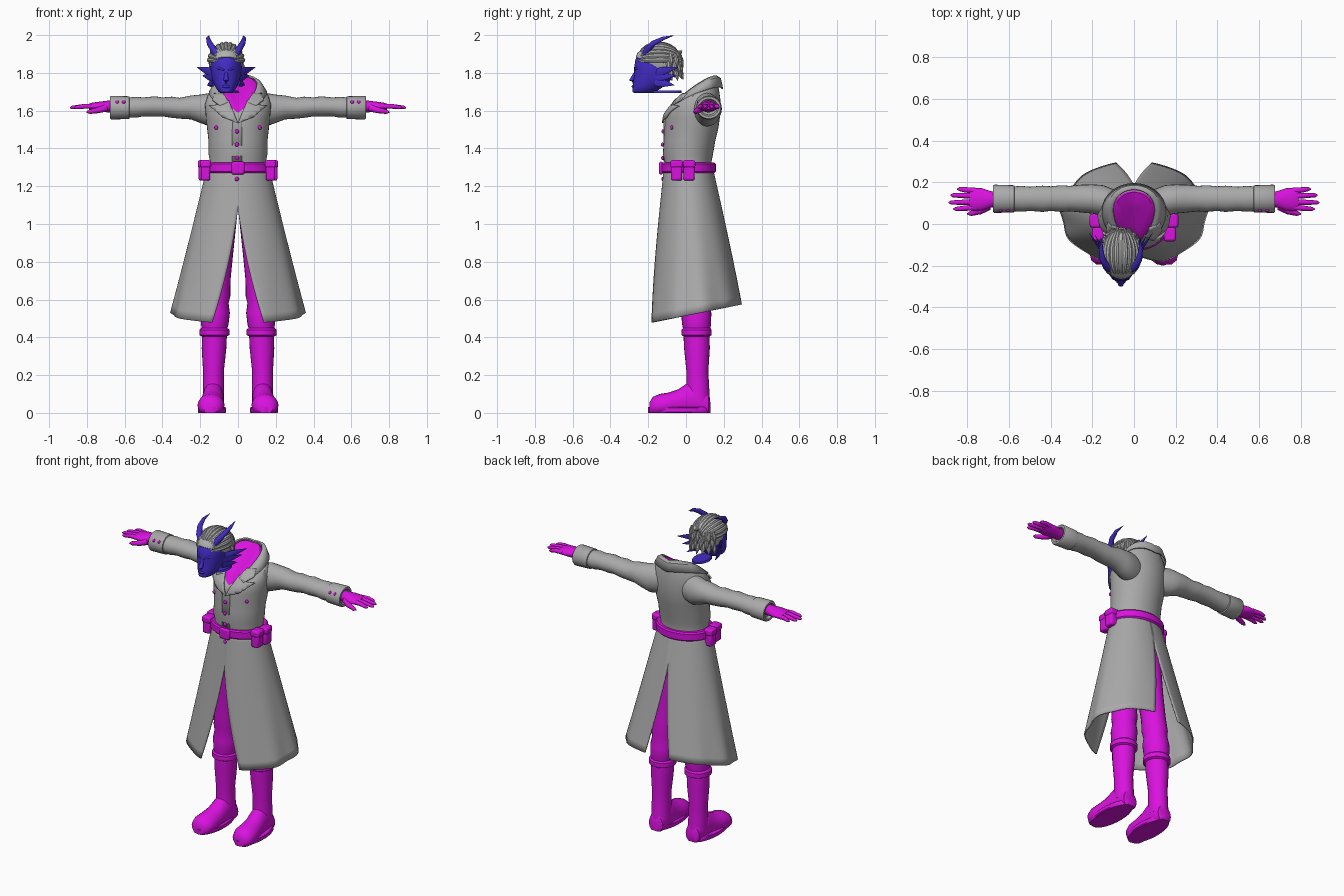
import bpy, bmesh, random
from math import sin, cos, pi, radians
from mathutils import Vector
from mathutils.bvhtree import BVHTree

random.seed(4)
starter = bpy.data.objects.get("Cube")
if starter:
    bpy.data.objects.remove(starter)


def material(name, colour):
    m = bpy.data.materials.new(name)
    m.use_nodes = True
    m.diffuse_color = (*colour, 1)
    shader = next(n for n in m.node_tree.nodes if n.type == 'BSDF_PRINCIPLED')
    shader.inputs["Base Color"].default_value = (*colour, 1)
    return m


GREY = material("grey_cloth", (.4, .4, .4))
HAIR = material("silver_hair", (.44, .44, .44))
MAGENTA = material("magenta", (.7, .006, .74))
BLUE = material("blue_skin", (.055, .025, .56))
PALE = material("pale_eye", (.5, .5, .55))
HEAD_X = -.063


def finish(name, bm, mats, mirror=False, shift=0, thick=0, bevel=0):
    """Turn a bmesh into a smooth object with the usual modifiers."""
    bmesh.ops.recalc_face_normals(bm, faces=bm.faces)
    me = bpy.data.meshes.new(name)
    bm.to_mesh(me)
    bm.free()
    for m in mats if isinstance(mats, tuple) else (mats,):
        me.materials.append(m)
    me.shade_smooth()
    me.set_sharp_from_angle(angle=radians(40))
    ob = bpy.data.objects.new(name, me)
    bpy.context.collection.objects.link(ob)
    ob.location.x = shift
    if bevel:
        mod = ob.modifiers.new("bevel", 'BEVEL')
        mod.width, mod.segments = bevel, 2
    if thick:
        mod = ob.modifiers.new("thickness", 'SOLIDIFY')
        mod.thickness, mod.offset = thick, 0
    if mirror:
        ob.modifiers.new("mirror", 'MIRROR').use_clip = False
    return ob


def loft(name, rings, mats, closed=True, inner_from=None, **options):
    """Skin a list of point rings; rings past inner_from use the second material."""
    bm = bmesh.new()
    rows = [[bm.verts.new(p) for p in ring] for ring in rings]
    n = len(rows[0])
    for i, (a, b) in enumerate(zip(rows, rows[1:])):
        for j in range(n if closed else n - 1):
            k = (j + 1) % n
            f = bm.faces.new((a[j], a[k], b[k], b[j]))
            f.material_index = int(inner_from is not None and i >= inner_from)
    if closed:
        bm.faces.new(rows[0])
        bm.faces.new(rows[-1]).material_index = int(inner_from is not None)
    return finish(name, bm, mats, **options)


def egg(zf, zb, yf, yb, rx, lift=0, pinch=0, start=0, end=360, n=40):
    """Ring given by its front and back points, with raised sides."""
    pts = []
    count = n if end - start == 360 else n + 1
    for i in range(count):
        t = radians(start + (end - start) * i / n)
        s = (1 + sin(t)) / 2
        pts.append((rx * cos(t) * (1 + pinch * sin(t)), yf + (yb - yf) * s,
                    zf + (zb - zf) * s + lift * abs(cos(t))))
    return pts


def oval(c, a, b, axis, n=24):
    """Ellipse round c, square to the axis, kept above the ground."""
    pts = []
    for i in range(n):
        u, v = a * cos(2 * pi * i / n), b * sin(2 * pi * i / n)
        d = {'x': (0, u, v), 'y': (u, 0, v), 'z': (u, v, 0)}[axis]
        p = Vector(c) + Vector(d)
        p.z = max(p.z, 0)
        pts.append(p)
    return pts


def tube(name, path, radii, mat, flat=1, n=10, **options):
    path = [Vector(p) for p in path]
    rings = []
    for i, (p, r) in enumerate(zip(path, radii)):
        way = path[min(i + 1, len(path) - 1)] - path[max(i - 1, 0)]
        turn = way.to_track_quat('Z', 'Y')
        rings.append([p + turn @ Vector((flat * r * cos(2 * pi * j / n), r * sin(2 * pi * j / n), 0))
                      for j in range(n)])
    return loft(name, rings, mat, **options)


def blob(name, loc, size, mat, **options):
    bm = bmesh.new()
    bmesh.ops.create_uvsphere(bm, u_segments=16, v_segments=10, radius=1)
    bmesh.ops.scale(bm, vec=size, verts=bm.verts)
    bmesh.ops.translate(bm, vec=loc, verts=bm.verts)
    return finish(name, bm, mat, **options)


def box(name, loc, size, mat, **options):
    bm = bmesh.new()
    bmesh.ops.create_cube(bm, size=1)
    bmesh.ops.scale(bm, vec=size, verts=bm.verts)
    bmesh.ops.translate(bm, vec=loc, verts=bm.verts)
    return finish(name, bm, mat, bevel=.01, **options)


# Coat body, closed at the neck by the shirt
body = [(1.27, 1.27, -.115, .14, .16), (1.33, 1.33, -.113, .135, .148),
        (1.37, 1.37, -.122, .143, .156), (1.44, 1.44, -.118, .155, .156),
        (1.5, 1.5, -.115, .17, .163), (1.55, 1.58, -.112, .182, .17),
        (1.575, 1.66, -.108, .182, .175, .015), (1.585, 1.71, -.1, .175, .16, .03),
        (1.59, 1.74, -.095, .168, .125, .035, .15), (1.59, 1.765, -.092, .158, .095, .035, .3),
        (1.595, 1.77, -.088, .152, .086, .035, .3), (1.64, 1.755, -.045, .115, .055, .02, .3),
        (1.67, 1.735, -.01, .08, .02)]
torso = loft("coat_body", [egg(*s) for s in body], (GREY, MAGENTA), inner_from=9)
surface = BVHTree.FromPolygons([v.co for v in torso.data.vertices],
                               [tuple(p.vertices) for p in torso.data.polygons])


def front_y(x, z):
    hit = surface.ray_cast(Vector((x, -1, z)), Vector((0, 1, 0)))[0]
    return hit.y if hit else -.1


def drape(name, outline, mat, gap, **options):
    """Lay a flat outline over the front of the coat."""
    bm = bmesh.new()
    bm.faces.new([bm.verts.new((x, 0, z)) for x, z in outline])
    for i in range(9):
        for co, no in (((.02 * i - .01, 0, 0), (1, 0, 0)), ((0, 0, 1.54 + .02 * i), (0, 0, 1))):
            bmesh.ops.bisect_plane(bm, geom=bm.verts[:] + bm.edges[:] + bm.faces[:],
                                   plane_co=co, plane_no=no)
    for v in bm.verts:
        v.co.y = front_y(v.co.x, v.co.z) - gap
    return finish(name, bm, mat, thick=.009, **options)


# Collar, lapels and front edge
loft("coat_collar", [egg(1.59, 1.775, -.09, .165, .097, .04, .25, -35, 215),
                     egg(1.6, 1.765, -.098, .182, .122, .035, .18, -35, 215),
                     egg(1.59, 1.715, -.105, .192, .15, .035, .1, -35, 215)],
     GREY, closed=False, thick=.009)
drape("lapel", [(0, 1.535), (.08, 1.565), (.15, 1.625), (.09, 1.632), (.05, 1.655)],
      GREY, .01, mirror=True)
drape("collar_point", [(.05, 1.645), (.095, 1.625), (.135, 1.655), (.125, 1.69), (.075, 1.69)],
      GREY, .014, mirror=True)
drape("front_edge", [(-.03, 1.33), (.022, 1.33), (.022, 1.545), (-.03, 1.545)], GREY, .002)

# Coat skirt: half from front slit to back slit, mirrored
skirt = []
for i in range(19):
    v = i / 18
    rx, yf, yb = .16 + .19 * v, -.113 - .085 * v, .138 + .162 * v
    open_v = max(0, (v - .27) / .73)
    a = -pi / 2 + .39 * open_v
    b = pi / 2 - .25 * open_v
    row = []
    for j in range(41):
        t = a + (b - a) * j / 40
        s = (1 + sin(t)) / 2
        wave = 1 + .025 * v * v * sin(9 * t)
        hem = .475 + .1 * s
        row.append((rx * cos(t) * wave, yf + (yb - yf) * s, 1.3 + (hem - 1.3) * v))
    skirt.append(row)
loft("coat_skirt", skirt, GREY, closed=False, mirror=True, thick=.008)

# Belt, buckle, pouches and buttons
loft("belt", [egg(z, z, -.122 - g, .15 + g, .17 + g)
              for z, g in ((1.27, 0), (1.278, .008), (1.318, .008), (1.326, 0))], MAGENTA)
box("buckle", (0, -.132, 1.296), (.07, .022, .068), MAGENTA)
for side in (-1, 1):
    for label, y, x in (("front_pouch", -.05, .172), ("back_pouch", .016, .184)):
        box(label, (side * x, y, 1.28), (.05, .06, .1), MAGENTA)
        box(label + "_flap", (side * x, y, 1.318), (.058, .066, .04), MAGENTA)
for z in (1.35, 1.42, 1.49):
    blob("front_button", (-.006, front_y(0, z) - .006, z), (.011, .008, .011), MAGENTA)
blob("skirt_button", (-.006, -.123, 1.238), (.011, .008, .011), MAGENTA)
blob("chest_button", (.115, front_y(.115, 1.51) - .002, 1.51), (.011, .008, .011), MAGENTA, mirror=True)
for x in (.605, .64):
    blob("cuff_button", (x, .066, 1.645), (.01, .009, .01), MAGENTA, mirror=True)

# Sleeves and cuffs
arm = [(.08, .09, 1.605, .07, .085), (.15, .112, 1.605, .075, .088), (.2, .12, 1.61, .07, .075),
       (.25, .122, 1.617, .067, .063), (.31, .122, 1.613, .061, .055), (.35, .122, 1.618, .064, .056),
       (.4, .122, 1.62, .059, .05), (.44, .121, 1.622, .063, .054), (.5, .121, 1.62, .058, .05),
       (.54, .121, 1.618, .062, .055), (.6, .121, 1.616, .058, .052)]
loft("sleeve", [oval((x, y, z), a, b, 'x') for x, y, z, a, b in arm], GREY, mirror=True)
loft("cuff", [oval((x, .121, 1.616), .063 + g, .058 + g, 'x')
              for x, g in ((.572, -.008), (.576, .002), (.67, .005), (.677, 0), (.677, -.012), (.66, -.02))],
     GREY, mirror=True)

# Gloved hands
palm = [(.64, .034, .03), (.69, .04, .031), (.73, .054, .026), (.77, .055, .021), (.79, .048, .014)]
loft("palm", [oval((x, .118, 1.622), a, b, 'x') for x, a, b in palm], MAGENTA, mirror=True)
for label, y, tip, spread in (("little", .16, .85, .008), ("ring", .134, .882, .004),
                              ("middle", .106, .89, -.003), ("index", .08, .868, -.008)):
    tube(label + "_finger", [(.76, y, 1.622), (.81, y + spread / 2, 1.624),
                             (tip - .012, y + spread, 1.617), (tip, y + spread, 1.615)],
         (.014, .013, .01, .003), MAGENTA, mirror=True)
tube("thumb", [(.7, .085, 1.615), (.74, .062, 1.602), (.785, .05, 1.594), (.802, .048, 1.592)],
     (.02, .016, .012, .003), MAGENTA, mirror=True)

# Trousers and boots
leg = [(1.2, .07, .02, .075, .09), (1.05, .078, .025, .074, .09), (.85, .095, .035, .07, .082),
       (.7, .11, .045, .07, .075), (.62, .115, .05, .075, .078), (.58, .118, .052, .068, .072),
       (.53, .12, .054, .077, .08), (.47, .123, .056, .073, .077), (.42, .125, .056, .062, .066)]
shaft = [(.45, .125, .056, .068, .071), (.44, .125, .056, .08, .08), (.412, .125, .056, .08, .08),
         (.405, .125, .056, .066, .069), (.34, .127, .058, .065, .068), (.22, .13, .06, .055, .058),
         (.15, .13, .062, .056, .06), (.06, .13, .065, .057, .062)]
for label, rows in (("trouser_leg", leg), ("boot_shaft", shaft)):
    loft(label, [oval((x, y, z), a, b, 'z') for z, x, y, a, b in rows], MAGENTA, mirror=True)
foot = [(.13, .13, .03, .05), (.12, .13, .048, .1), (.06, .13, .056, .17), (.01, .132, .058, .16),
        (-.04, .136, .062, .125), (-.09, .14, .068, .108), (-.14, .143, .071, .1),
        (-.175, .145, .06, .085), (-.194, .146, .035, .055)]
loft("boot_foot", [oval((x, y, h * .4), w, h * .6, 'y') for y, x, w, h in foot], MAGENTA, mirror=True)
sole = [oval((.138, -.035, z), w, .165, 'z', 32) for z, w in ((0, .07), (.005, .075), (.026, .075), (.03, .07))]
loft("boot_sole", sole, MAGENTA, mirror=True)

# Head with face, shifted to one side
head = [(1.693, -.272, -.18, .028), (1.7, -.284, -.16, .04), (1.72, -.284, -.13, .054),
        (1.75, -.279, -.09, .068), (1.79, -.274, -.06, .079), (1.83, -.274, -.05, .083),
        (1.87, -.268, -.05, .083), (1.91, -.245, -.06, .074), (1.94, -.2, -.09, .04)]
loft("head", [egg(z, z, f, b, w) for z, f, b, w in head], BLUE, shift=HEAD_X)
tube("nose", [(0, -.262, 1.815), (0, -.275, 1.785), (0, -.288, 1.76), (0, -.278, 1.747)],
     (.006, .011, .014, .006), BLUE, shift=HEAD_X)
blob("lips", (0, -.28, 1.728), (.022, .008, .008), BLUE, shift=HEAD_X)
blob("eye", (.034, -.25, 1.803), (.014, .008, .006), PALE, mirror=True, shift=HEAD_X)
tube("brow", [(.01, -.272, 1.814), (.035, -.262, 1.824), (.062, -.228, 1.828)],
     (.004, .007, .003), BLUE, mirror=True, shift=HEAD_X)
loft("neck_edge", [oval((.02, -.1, z), w, .075, 'z') for z, w in ((1.694, .05), (1.706, .045))],
     BLUE, shift=HEAD_X)

# Finned ears and horns
for label, tip in (("upper", (.155, -.04, 1.83)), ("middle", (.125, -.05, 1.785)), ("lower", (.1, -.06, 1.735))):
    root = Vector((.066, -.165, tip[2] * .5 + .885))
    tube(label + "_ear_fin", [root, root.lerp(Vector(tip), .45), tip], (.024, .02, .001),
         BLUE, flat=.35, mirror=True, shift=HEAD_X)
tube("horn", [(.045, -.218, 1.89), (.068, -.205, 1.925), (.088, -.17, 1.958), (.096, -.12, 1.983), (.09, -.065, 1.998)],
     (.019, .018, .015, .01, .001), BLUE, mirror=True, shift=HEAD_X)

# Swept-back hair: cap, long locks and nape tufts
cap = [(1.87, 1.775, -.25, -.06, .08), (1.885, 1.8, -.266, -.04, .088), (1.905, 1.85, -.258, -.03, .089),
       (1.925, 1.9, -.235, -.04, .08), (1.945, 1.935, -.2, -.07, .055), (1.95, 1.95, -.16, -.11, .02)]
loft("hair_cap", [egg(*s) for s in cap], HAIR, shift=HEAD_X)
for i in range(13):
    phi = radians(-84 + 14 * i)
    path = []
    for k in range(9):
        t = radians(28 + 15 * k)
        path.append((.088 * sin(phi) * sin(t), -.145 - .118 * cos(t), 1.858 + .094 * cos(phi) * sin(t)))
    end = Vector(path[-1])
    path.append(end + Vector((0, .025, random.uniform(-.012, .012))))
    tube("hair_lock", path, (.004, .009, .012, .013, .014, .014, .013, .012, .01, .001),
         HAIR, n=8, shift=HEAD_X)
for row in range(3):
    for i in range(7):
        a = radians(-66 + 22 * i + 8 * (row % 2))
        z = 1.9 - .035 * row
        path = [(.08 * sin(a), -.115 + .075 * cos(a), z), (.09 * sin(a), -.115 + .088 * cos(a), z - .035),
                (.098 * sin(a), -.115 + .1 * cos(a), z - random.uniform(.058, .075))]
        tube("nape_tuft", path, (.012, .014, .001), HAIR, n=8, shift=HEAD_X)
